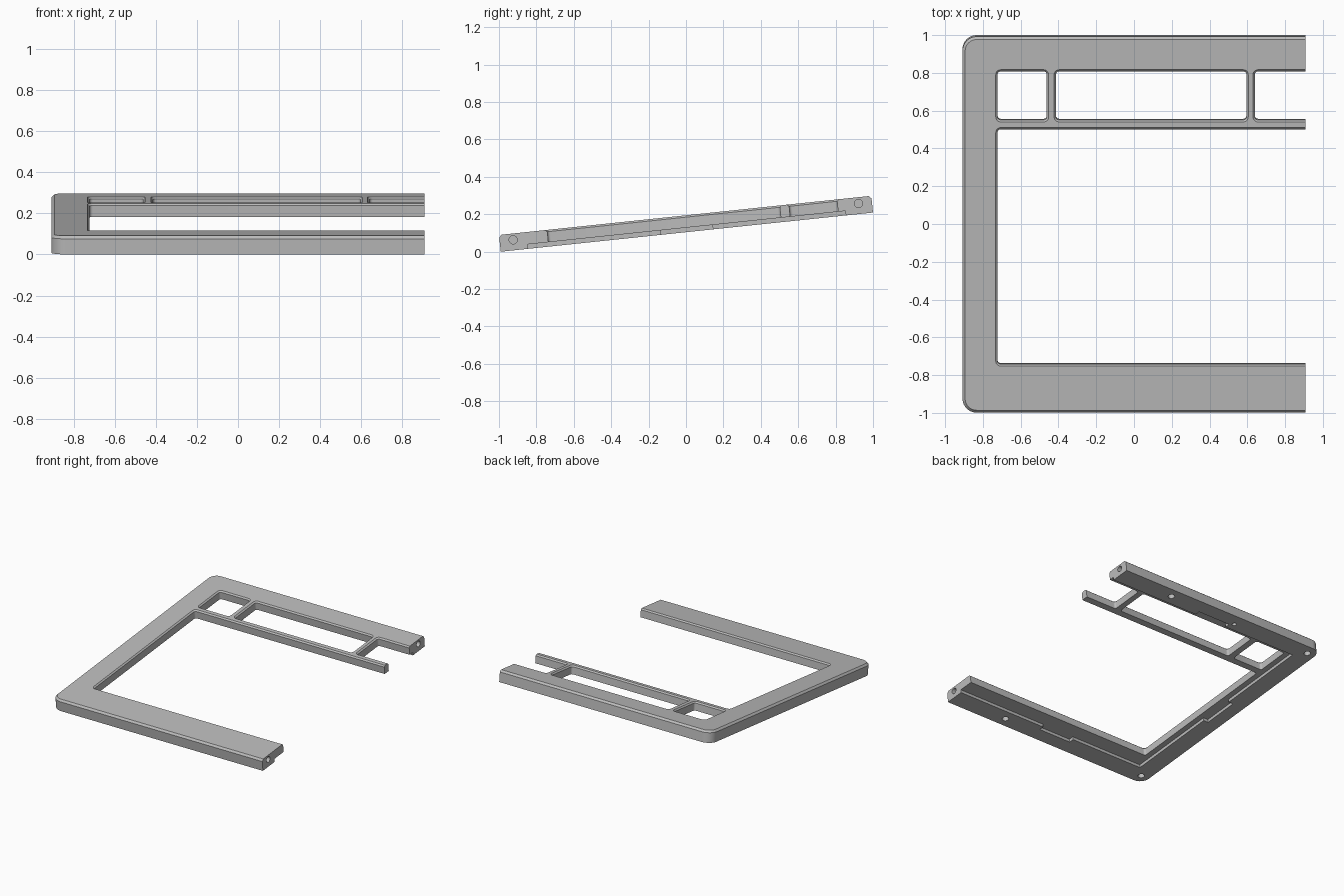
import bpy, bmesh, math

cube = bpy.data.objects.get("Cube")
if cube:
    bpy.data.objects.remove(cube, do_unlink=True)

TILT = math.radians(6)
HALF_X, HALF_Y, THICK = 0.908, 1.0008, 0.09
RECESS = 0.024          # depth of the underside rebate
PAST = 1.3              # open side, trimmed later

mat = bpy.data.materials.new("warm_grey")
mat.use_nodes = True
GREY = (0.5, 0.5, 0.5, 1)
mat.diffuse_color = GREY
mat.node_tree.nodes["Principled BSDF"].inputs["Base Color"].default_value = GREY


def make(name, bm):
    bmesh.ops.recalc_face_normals(bm, faces=bm.faces)
    mesh = bpy.data.meshes.new(name)
    bm.to_mesh(mesh)
    bm.free()
    ob = bpy.data.objects.new(name, mesh)
    bpy.context.collection.objects.link(ob)
    mesh.materials.append(mat)
    return ob


def slab(name, x0, x1, y0, y1, radius, levels, steps=8):
    """Rounded rectangle lofted through (height, outward offset) levels."""
    bm = bmesh.new()
    rings = []
    for z, grow in levels:
        r = max(radius + grow, 0.001)
        inset = r - grow
        ring = []
        corners = [(x1, y1, -1, -1), (x0, y1, 1, -1), (x0, y0, 1, 1), (x1, y0, -1, 1)]
        for k, (cx, cy, sx, sy) in enumerate(corners):
            for i in range(steps + 1):
                a = (k + i / steps) * math.pi / 2
                ring.append(bm.verts.new((cx + sx * inset + r * math.cos(a),
                                          cy + sy * inset + r * math.sin(a), z)))
        rings.append(ring)
    for low, high in zip(rings, rings[1:]):
        for i in range(len(low)):
            j = (i + 1) % len(low)
            bm.faces.new((low[i], low[j], high[j], high[i]))
    bm.faces.new(rings[0])
    bm.faces.new(rings[-1])
    return make(name, bm)


def box(name, x0, x1, y0, y1, z0, z1):
    bm = bmesh.new()
    bmesh.ops.create_cube(bm, size=1)
    for v in bm.verts:
        v.co = (x1 if v.co.x > 0 else x0, y1 if v.co.y > 0 else y0, z1 if v.co.z > 0 else z0)
    return make(name, bm)


def drill(name, centre, radius, depth, along_x=False):
    bm = bmesh.new()
    bmesh.ops.create_cone(bm, cap_ends=True, segments=24, radius1=radius,
                          radius2=radius, depth=depth * 2)
    ob = make(name, bm)
    ob.location = centre
    if along_x:
        ob.rotation_euler.y = math.pi / 2
    return ob


def opening(name, x0, x1, y0, y1):
    c = 0.01
    return slab(name, x0, x1, y0, y1, 0.016,
                [(-0.1, 0), (THICK - c, 0), (THICK, c), (THICK + 0.05, c)], 5)


# Frame body with rounded corners and a chamfered top edge
frame = slab("tilted_frame", -HALF_X, PAST, -HALF_Y, HALF_Y, 0.075,
             [(0, 0), (THICK - 0.014, 0), (THICK, -0.014)])

# Main opening and the row of windows behind it
cutters = [opening("main_opening", -0.722, PAST + 0.2, -0.742, 0.508)]
for x0, x1 in ((-0.722, -0.462), (-0.413, 0.595), (0.64, PAST + 0.2)):
    cutters.append(opening("window_opening", x0, x1, 0.558, 0.816))

# Underside rebate with a tab pocket on each side
TAB = 0.14
cutters.append(box("rebate", -0.765, PAST + 0.2, -0.855, 0.855, -0.1, RECESS))
cutters.append(box("side_tab_pocket", -0.805, -0.6, -TAB, TAB, -0.1, RECESS))
cutters.append(box("cross_tab_pocket", -TAB, TAB, -0.893, 0.893, -0.1, RECESS))

# Trim the open side flat
cutters.append(box("trim", HALF_X, PAST + 0.4, -1.2, 1.2, -0.3, 0.3))

# Foot holes below and dowel holes in the cut ends
for side in (-1, 1):
    for x in (-0.84, 0.43):
        cutters.append(drill("foot_hole", (x, side * 0.93, 0), 0.024, 0.05))
    cutters.append(drill("dowel_hole", (HALF_X, side * 0.928, 0.056), 0.022, 0.12, True))
cutters.append(drill("small_hole", (-0.17, 0.915, 0), 0.016, 0.05))

bpy.context.view_layer.objects.active = frame
for ob in bpy.context.selected_objects:
    ob.select_set(False)
frame.select_set(True)
for cutter in cutters:
    mod = frame.modifiers.new("cut", "BOOLEAN")
    mod.operation = "DIFFERENCE"
    mod.solver = "EXACT"
    mod.object = cutter
    bpy.context.view_layer.update()
    bpy.ops.object.modifier_apply(modifier=mod.name)
    bpy.data.objects.remove(cutter, do_unlink=True)

bpy.ops.object.shade_smooth_by_angle(angle=math.radians(25))

# Tilt so the front bottom edge rests on the ground
frame.rotation_euler.x = TILT
frame.location = (0, THICK * math.sin(TILT) / 2, HALF_Y * math.sin(TILT))
